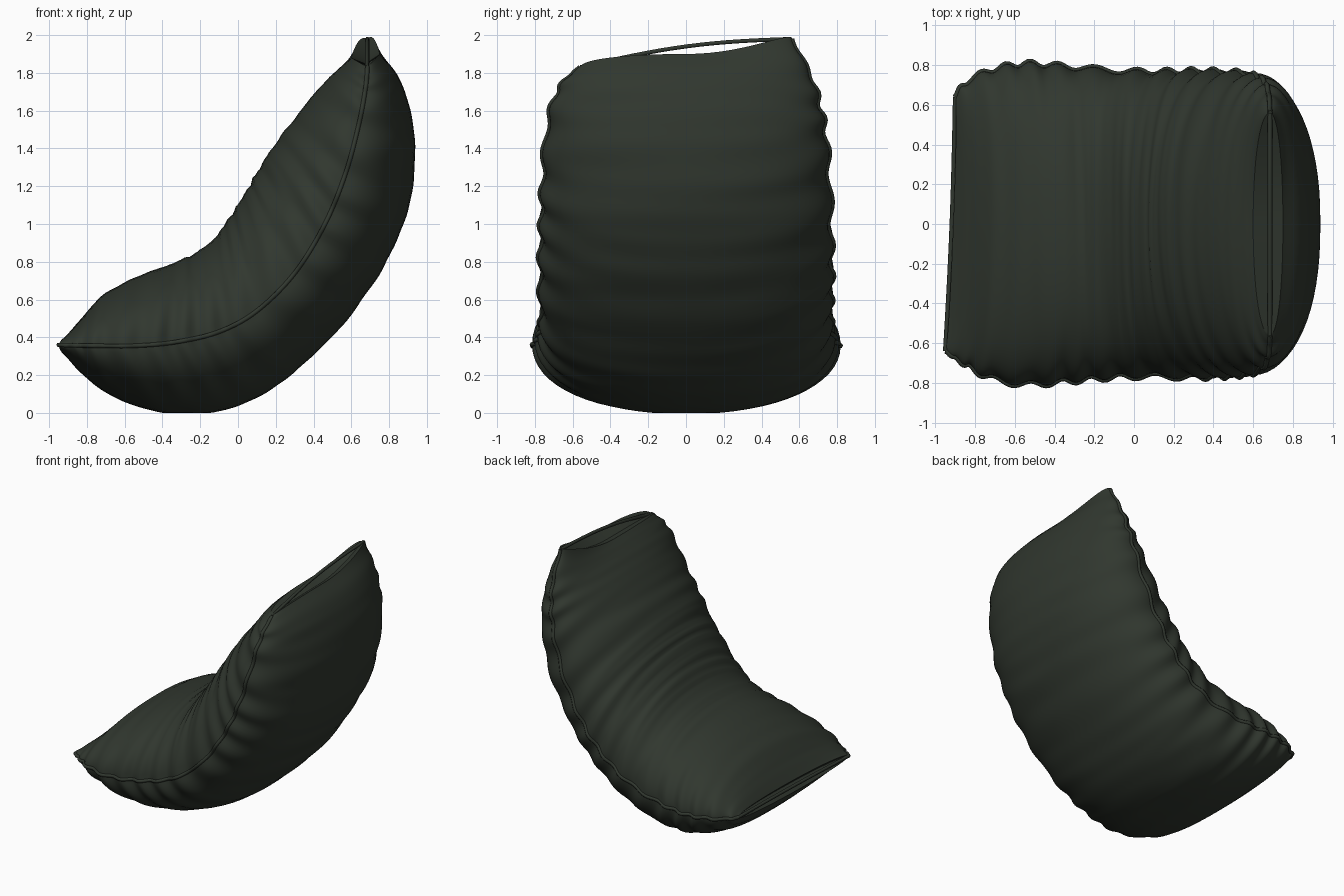
import bpy, bmesh, math
from mathutils import Vector, noise

if "Cube" in bpy.data.objects:
    bpy.data.objects.remove(bpy.data.objects["Cube"])

fabric = bpy.data.materials.new("dark_green_fabric")
fabric.diffuse_color = (0.030, 0.038, 0.028, 1)
fabric.use_nodes = True
fabric.node_tree.nodes["Principled BSDF"].inputs["Base Color"].default_value = fabric.diffuse_color

# Stations from the seat edge to the top: seam x,z / inner face x,z / outer face x,z / half width
STATIONS = [
    (-.925, .36, -.91, .40, -.915, .31, .64),
    (-.86, .357, -.83, .50, -.82, .20, .70),
    (-.73, .355, -.70, .635, -.66, .085, .77),
    (-.55, .355, -.50, .735, -.42, .005, .805),
    (-.33, .375, -.30, .81, -.15, .0, .79),
    (-.10, .43, -.14, .91, .10, .08, .77),
    (.10, .54, -.02, 1.07, .35, .26, .765),
    (.30, .74, .08, 1.24, .60, .52, .77),
    (.46, 1.00, .18, 1.40, .80, .83, .765),
    (.57, 1.27, .30, 1.56, .92, 1.15, .755),
    (.64, 1.53, .42, 1.71, .93, 1.50, .73),
    (.675, 1.72, .53, 1.82, .86, 1.76, .67),
    (.685, 1.83, .60, 1.88, .75, 1.90, .56),
]
LAST = len(STATIONS) - 1
RINGS, SIDES = 144, 64


def station(t):
    """Catmull-Rom blend of the stations."""
    i = min(int(t), LAST - 1)
    f = t - i
    a, b, c, d = (STATIONS[max(0, min(LAST, i + k))] for k in (-1, 0, 1, 2))
    return [0.5 * (2 * q + (r - p) * f + (2 * p - 5 * q + 4 * r - s) * f * f
                   + (3 * q - p - 3 * r + s) * f ** 3) for p, q, r, s in zip(a, b, c, d)]


def surface(t, angle):
    """Point on the bag: angle 0 and pi are the side seams."""
    sx, sz, ux, uz, lx, lz, w = station(t)
    c, s = math.cos(angle), math.sin(angle)
    fade = min(1, t / 1.2, (LAST - t) / 1.2)
    side = 1 if c > 0 else -1
    # scalloped seams
    ripple = math.sin(t * 8.2 + 1.3 * math.sin(t * 1.7 + side) + side)
    y = math.copysign(abs(c) ** 0.93, c) * w * (1 + 0.018 * fade * ripple * abs(c) ** 2)
    depth = abs(s) ** 0.95
    # cross folds, deepest at the inside of the bend and beside the seams
    bend = math.exp(-((t - 5.8) / 1.7) ** 2) if s > 0 else 0
    fold = noise.noise(Vector((t * 2.4, y * 0.9, 5 if s > 0 else 9)))
    fine = noise.noise(Vector((t * 5.5 + y * 0.5, y * 0.7, 20)))
    depth *= 1 + fade * (0.05 * fold * (0.35 + abs(c)) + 0.045 * bend * fine)
    ex, ez = (ux, uz) if s > 0 else (lx, lz)
    x, z = sx + (ex - sx) * depth, sz + (ez - sz) * depth
    # one top corner is pulled up
    lift = max(0, min(1, (t - 10.3) / (LAST - 10.3)))
    z += 0.15 * lift * lift * (max(0, y) / 0.56) ** 2
    # seat edge runs slightly askew
    x += 0.025 * max(0, 1 - t) * y / 0.64
    return Vector((x, y, max(0, z)))


def finish(obj):
    obj.data.materials.append(fabric)
    bpy.ops.object.select_all(action='DESELECT')
    obj.select_set(True)
    bpy.context.view_layer.objects.active = obj


# Stuffed bag
bm = bmesh.new()
rings = []
for i in range(RINGS + 1):
    t = LAST * i / RINGS
    rings.append([bm.verts.new(surface(t, 2 * math.pi * j / SIDES)) for j in range(SIDES)])
for a, b in zip(rings, rings[1:]):
    for j in range(SIDES):
        k = (j + 1) % SIDES
        bm.faces.new((a[j], a[k], b[k], b[j]))
# sunken strips closing both ends
for ring, inward in ((rings[0], Vector((.05, 0, 0))), (rings[-1], Vector((0, 0, -.04)))):
    mid = SIDES // 2
    spine = []
    for j in range(1, mid):
        p = (ring[j].co + ring[SIDES - j].co) / 2
        spine.append(bm.verts.new(p + inward * math.sin(math.pi * j / mid)))
    spine = [ring[0]] + spine + [ring[mid]]
    for j in range(mid):
        for p, q in ((ring[j], ring[j + 1]), (ring[-j % SIDES], ring[SIDES - j - 1])):
            face = []
            for v in (p, q, spine[j + 1], spine[j]):
                if v not in face:
                    face.append(v)
            bm.faces.new(face)
bmesh.ops.recalc_face_normals(bm, faces=bm.faces)
mesh = bpy.data.meshes.new("stuffed_bag")
bm.to_mesh(mesh)
bm.free()
bag = bpy.data.objects.new("stuffed_bag", mesh)
bpy.context.collection.objects.link(bag)
finish(bag)
bpy.ops.object.shade_smooth_by_angle(angle=math.radians(50))


def piping(name, points, radius):
    curve = bpy.data.curves.new(name, 'CURVE')
    curve.dimensions = '3D'
    curve.bevel_depth = radius
    curve.bevel_resolution = 1
    curve.use_fill_caps = True
    spline = curve.splines.new('POLY')
    spline.points.add(len(points) - 1)
    for p, co in zip(spline.points, points):
        p.co = (*co, 1)
    obj = bpy.data.objects.new(name, curve)
    bpy.context.collection.objects.link(obj)
    finish(obj)
    bpy.ops.object.convert(target='MESH')
    bpy.ops.object.shade_smooth()


# Side seam piping
for name, angle in (("back_seam_piping", 0), ("front_seam_piping", math.pi)):
    piping(name, [surface(LAST * i / RINGS, angle) for i in range(RINGS + 1)], 0.013)

# Piping across both ends, joining the side seams
for name, t, sag in (("seat_edge_piping", 0, Vector((.008, 0, 0))),
                     ("top_edge_piping", LAST, Vector((0, 0, .035)))):
    a, b = surface(t, math.pi), surface(t, 0)
    piping(name, [a.lerp(b, i / 16) + sag * math.sin(math.pi * i / 16)
                  for i in range(17)], 0.012)
